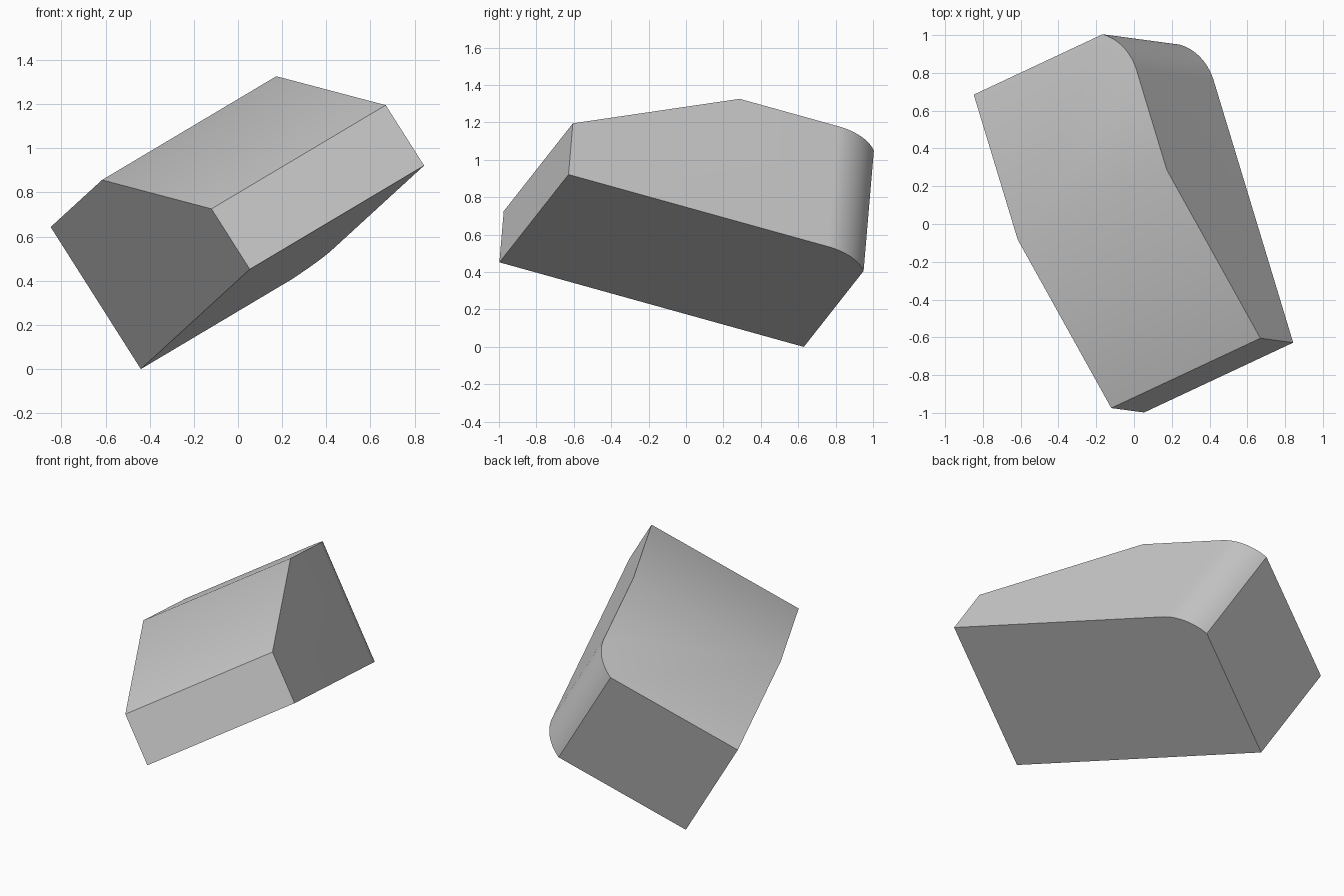
import bpy, bmesh, math
from mathutils import Vector, Matrix

cube = bpy.data.objects.get("Cube")
if cube:
    bpy.data.objects.remove(cube, do_unlink=True)

# Block dimensions: width, length, height
W, L, H = 0.99, 1.76, 0.764
FRONT_H = 0.325      # height of the low end
RIDGE = 0.83         # where the top starts sloping down
RADIUS, SWEEP, STEPS = 0.32, math.radians(54.5), 16

# Plan outline, with one corner rounded by a partial arc
outline = [(0, 0), (0, -L), (W, -L)]
arc_y = -RADIUS * math.sin(SWEEP)
for i in range(STEPS + 1):
    a = SWEEP * i / STEPS
    outline.append((W - RADIUS * (1 - math.cos(a)), arc_y + RADIUS * math.sin(a)))

bm = bmesh.new()
base = bm.faces.new([bm.verts.new((x, y, 0)) for x, y in outline])
top = bmesh.ops.extrude_face_region(bm, geom=[base])
verts = [v for v in top["geom"] if isinstance(v, bmesh.types.BMVert)]
bmesh.ops.translate(bm, verts=verts, vec=(0, 0, H))

# Slice off the sloping top and close the cut
slope = Vector((0, -(H - FRONT_H), L - RIDGE)).normalized()
cut = bmesh.ops.bisect_plane(bm, geom=bm.verts[:] + bm.edges[:] + bm.faces[:],
                             dist=1e-5, plane_co=(0, -RIDGE, H),
                             plane_no=slope, clear_outer=True)
bmesh.ops.holes_fill(bm, edges=[e for e in bm.edges if e.is_boundary], sides=0)
bmesh.ops.recalc_face_normals(bm, faces=bm.faces[:])

# Tilt the block so that it stands on one corner
across = Vector((0.79, 0.37, 0.47)).normalized()
back = Vector((-0.49, 1.63, -0.45))
back = (back - across * back.dot(across)).normalized()
up = across.cross(back)
tilt = Matrix((across, back, up)).transposed().to_4x4()
bm.transform(Matrix.Translation((-0.44, 0.63, 0.0)) @ tilt)

mesh = bpy.data.meshes.new("wedge_block")
bm.to_mesh(mesh)
bm.free()
block = bpy.data.objects.new("wedge_block", mesh)
bpy.context.collection.objects.link(block)

# Plain grey material
grey = bpy.data.materials.new("light_grey")
grey.use_nodes = True
color = (0.6, 0.6, 0.6, 1)
grey.diffuse_color = color
grey.node_tree.nodes["Principled BSDF"].inputs["Base Color"].default_value = color
mesh.materials.append(grey)

# Smooth the arc and the gentle ridge, keep the other edges sharp
bpy.ops.object.select_all(action="DESELECT")
block.select_set(True)
bpy.context.view_layer.objects.active = block
bpy.ops.object.shade_smooth_by_angle(angle=math.radians(30))
